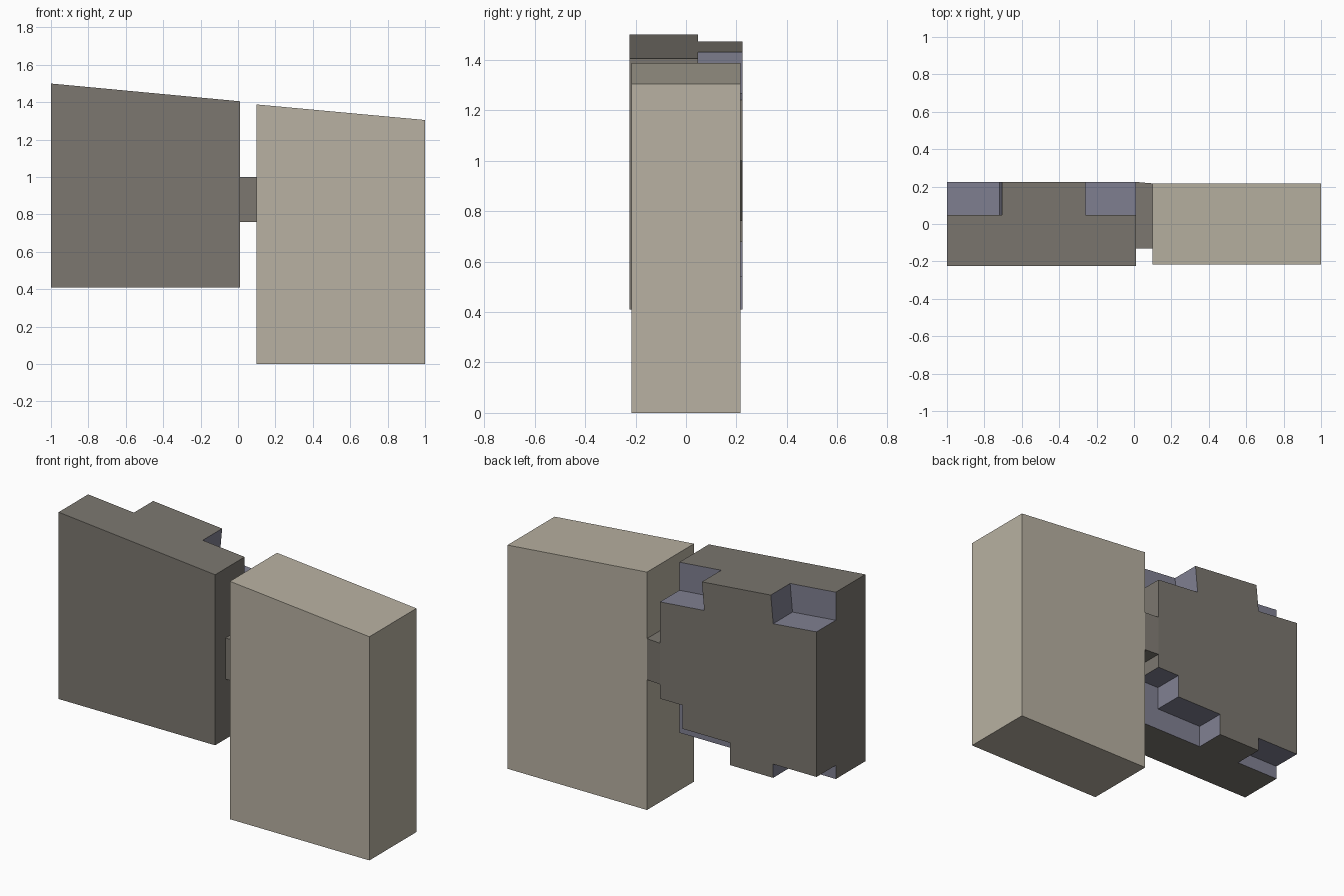
import bpy, bmesh

if "Cube" in bpy.data.objects:
    bpy.data.objects.remove(bpy.data.objects["Cube"])

def material(name, rgb):
    m = bpy.data.materials.new(name)
    m.diffuse_color = (*rgb, 1)
    m.use_nodes = True
    m.node_tree.nodes["Principled BSDF"].inputs["Base Color"].default_value = m.diffuse_color
    return m

DARK = material("dark_stone", (0.20, 0.185, 0.16))
PALE = material("pale_stone", (0.48, 0.44, 0.36))
INNER = material("recess_blue", (0.22, 0.22, 0.29))

def prism(name, profile, lo, hi, mats, axis="y", slot=0):
    """Extrude a closed 2D profile: xz along y, or xy along z."""
    put = (lambda a, b, t: (a, t, b)) if axis == "y" else (lambda a, b, t: (a, b, t))
    bm = bmesh.new()
    low = [bm.verts.new(put(a, b, lo)) for a, b in profile]
    high = [bm.verts.new(put(a, b, hi)) for a, b in profile]
    bm.faces.new(low)
    bm.faces.new(high)
    n = len(profile)
    for i in range(n):
        j = (i + 1) % n
        bm.faces.new((low[i], low[j], high[j], high[i]))
    bmesh.ops.recalc_face_normals(bm, faces=bm.faces)
    for f in bm.faces:
        f.material_index = slot
    me = bpy.data.meshes.new(name)
    bm.to_mesh(me)
    bm.free()
    for m in mats:
        me.materials.append(m)
    ob = bpy.data.objects.new(name, me)
    bpy.context.collection.objects.link(ob)
    return ob

SLOPE = -0.094            # fall of the sloping tops

def top(x):
    return 1.5 + SLOPE * (x + 1)

# Raised slab on the left with a sloping top
slab = prism("raised_slab", [(-1, 0.41), (0.01, 0.41), (0.01, top(0.01)), (-1, top(-1))],
             -0.225, 0.225, [DARK, INNER])

# Corner recesses in the back of the slab; the upper ones follow the slope
def upper_notch(x, outer):
    d = 0.163
    up = 0.2
    return [(x + SLOPE * d, top(x) - d), (x - SLOPE * up, top(x) + up),
            (outer, top(outer) + up), (outer, top(outer) - d)]

notches = [
    upper_notch(-0.705, -1.2),
    upper_notch(-0.26, 0.2),
    [(-1.2, 0.2), (-0.72, 0.2), (-0.72, 0.49), (-1.2, 0.49)],
    [(-0.44, 0.2), (0.2, 0.2), (0.2, 0.677), (-0.135, 0.677), (-0.135, 0.54), (-0.44, 0.54)],
]
for i, profile in enumerate(notches):
    cutter = prism(f"notch_cutter_{i}", profile, 0.047, 0.4, [DARK, INNER], slot=1)
    cutter.hide_render = True
    mod = slab.modifiers.new("notch", "BOOLEAN")
    mod.operation = "DIFFERENCE"
    mod.solver = "EXACT"
    mod.object = cutter
    bpy.context.view_layer.objects.active = slab
    bpy.ops.object.modifier_apply(modifier=mod.name)
    bpy.data.objects.remove(cutter)

# Short bridge between the two blocks, tapering slightly at the back
prism("bridge", [(0.01, -0.13), (0.10, -0.13), (0.10, 0.217), (0.01, 0.225)],
      0.76, 1.0, [DARK], axis="z")

# Tall block on the right
prism("tall_block", [(0.10, 0), (1, 0), (1, 1.305), (0.10, 1.388)],
      -0.217, 0.217, [PALE])
